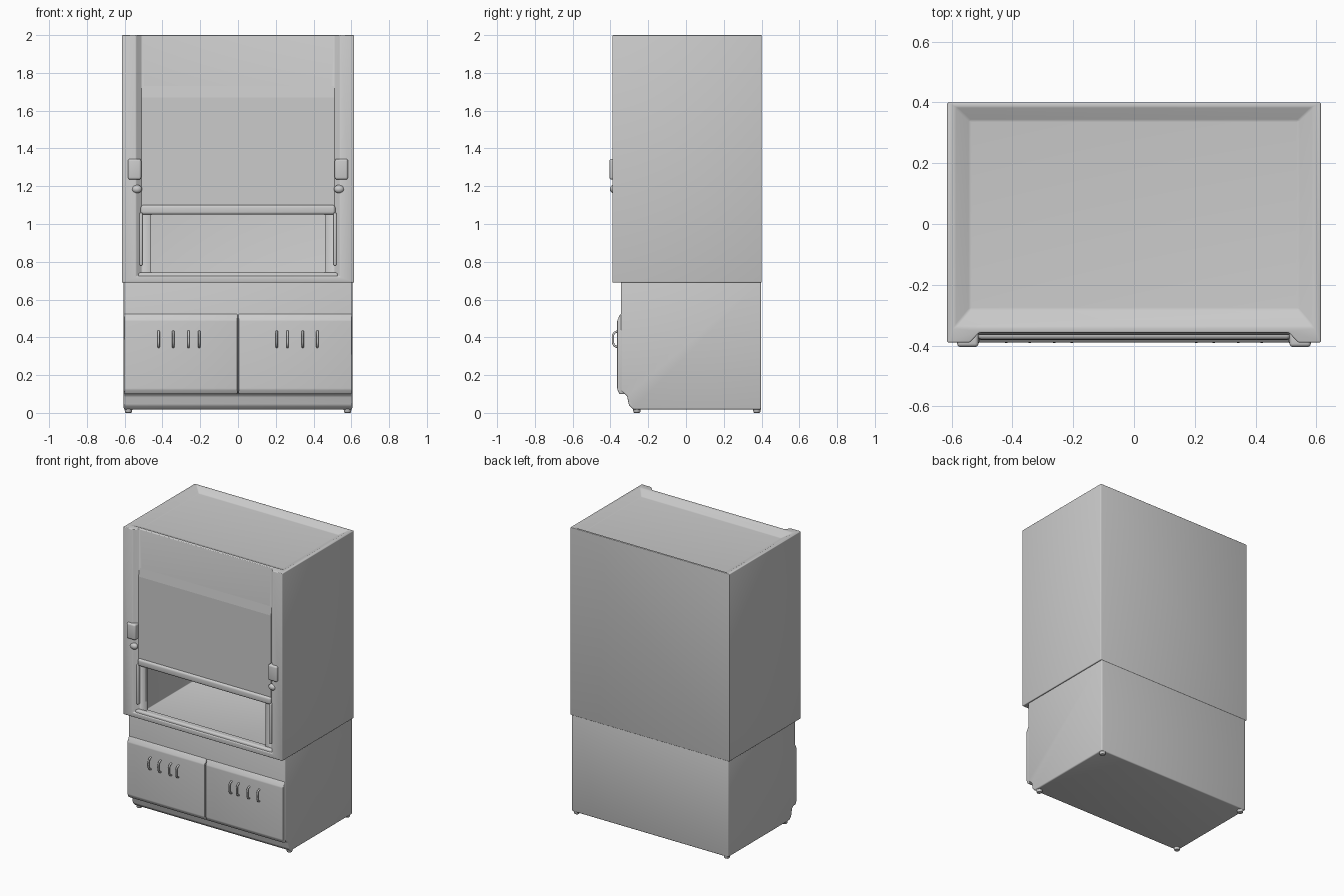
import bpy, bmesh, math
from mathutils import Vector

if "Cube" in bpy.data.objects:
    bpy.data.objects.remove(bpy.data.objects["Cube"])


def finish(name, bm, bevel=0.0, segments=3):
    bmesh.ops.recalc_face_normals(bm, faces=bm.faces)
    me = bpy.data.meshes.new(name)
    bm.to_mesh(me)
    bm.free()
    ob = bpy.data.objects.new(name, me)
    bpy.context.collection.objects.link(ob)
    if bevel:
        add_bevel(ob, bevel, segments)
    return ob


def activate(ob):
    bpy.ops.object.select_all(action='DESELECT')
    ob.select_set(True)
    bpy.context.view_layer.objects.active = ob


def add_bevel(ob, width, segments=3):
    m = ob.modifiers.new("soft_edges", 'BEVEL')
    m.width, m.segments = width, segments
    m.limit_method, m.angle_limit = 'ANGLE', math.radians(25)
    activate(ob)
    bpy.ops.object.modifier_apply(modifier=m.name)
    bpy.ops.object.shade_smooth_by_angle(angle=math.radians(35))


def box(name, x, y, z, bevel=0.0, segments=3):
    bm = bmesh.new()
    bmesh.ops.create_cube(bm, size=1)
    for v in bm.verts:
        v.co = Vector([r[0] if c < 0 else r[1] for c, r in zip(v.co, (x, y, z))])
    return finish(name, bm, bevel, segments)


def extrude_x(name, profile, x0, x1, bevel=0.0):
    # closed (y, z) profile swept along x
    bm = bmesh.new()
    f = bm.faces.new([bm.verts.new((x0, y, z)) for y, z in profile])
    r = bmesh.ops.extrude_face_region(bm, geom=[f])
    moved = [g for g in r['geom'] if isinstance(g, bmesh.types.BMVert)]
    bmesh.ops.translate(bm, verts=moved, vec=(x1 - x0, 0, 0))
    return finish(name, bm, bevel)


def loft(name, a, b):
    # prism between two matching loops
    bm = bmesh.new()
    va, vb = [[bm.verts.new(p) for p in loop] for loop in (a, b)]
    bm.faces.new(va)
    bm.faces.new(vb)
    for i in range(len(va)):
        j = (i + 1) % len(va)
        bm.faces.new((va[i], va[j], vb[j], vb[i]))
    return finish(name, bm)


def rect_xy(x, y0, y1, z):
    return [(-x, y0, z), (x, y0, z), (x, y1, z), (-x, y1, z)]


def rect_xz(x, z0, z1, y):
    return [(-x, y, z0), (x, y, z0), (x, y, z1), (-x, y, z1)]


def cut(ob, cutter):
    cutter.hide_render = True
    m = ob.modifiers.new("cut", 'BOOLEAN')
    m.operation, m.solver, m.object = 'DIFFERENCE', 'EXACT', cutter
    activate(ob)
    bpy.ops.object.modifier_apply(modifier=m.name)
    bpy.data.objects.remove(cutter, do_unlink=True)


def tube(name, pts, radius):
    cu = bpy.data.curves.new(name, 'CURVE')
    cu.dimensions = '3D'
    cu.bevel_depth, cu.bevel_resolution, cu.use_fill_caps = radius, 3, True
    s = cu.splines.new('BEZIER')
    s.bezier_points.add(len(pts) - 1)
    for p, co in zip(s.bezier_points, pts):
        p.co = co
        p.handle_left_type = p.handle_right_type = 'AUTO'
    s.resolution_u = 5
    ob = bpy.data.objects.new(name, cu)
    bpy.context.collection.objects.link(ob)
    return ob


# Upper hood: shell with sunken front, work chamber, opening and top tray
hood = box("hood_shell", (-0.615, 0.615), (-0.39, 0.40), (0.69, 2.0))
cut(hood, box("chamber_cut", (-0.49, 0.49), (-0.335, 0.365), (0.725, 1.92)))
cut(hood, loft("front_cut", rect_xz(0.545, 0.72, 2.1, -0.395),
               rect_xz(0.51, 0.732, 2.1, -0.358)))
cut(hood, box("opening_cut", (-0.46, 0.46), (-0.5, -0.2), (0.742, 1.05)))
cut(hood, loft("tray_cut", rect_xy(0.592, -0.342, 0.388, 2.001),
               rect_xy(0.54, -0.28, 0.34, 1.972)))
add_bevel(hood, 0.006)

# Sash panel with a slanted top edge, and its grip rail
extrude_x("sash_panel", [(-0.35, 1.06), (-0.366, 1.06), (-0.366, 1.67),
                         (-0.358, 1.73), (-0.35, 1.73)], -0.512, 0.512)
box("sash_rail", (-0.515, 0.515), (-0.38, -0.345), (1.05, 1.1), 0.014, 4)
box("opening_sill", (-0.53, 0.53), (-0.382, -0.345), (0.7, 0.742), 0.012, 4)

# Lower cabinet with recessed plinth
extrude_x("base_cabinet", [(0.398, 0.018), (-0.28, 0.018), (-0.302, 0.04),
                           (-0.312, 0.09), (-0.345, 0.115), (-0.345, 0.70),
                           (0.398, 0.70)], -0.605, 0.605, 0.008)

for side, label in ((-1, "left"), (1, "right")):
    # Cabinet door
    xs = sorted((side * 0.003, side * 0.602))
    extrude_x(label + "_door", [(-0.33, 0.10), (-0.352, 0.10), (-0.364, 0.125),
                                (-0.364, 0.49), (-0.347, 0.525), (-0.33, 0.525)],
              xs[0], xs[1], 0.005)
    # Upright door handles
    for i, x in enumerate((0.205, 0.262, 0.343, 0.42)):
        tube(f"{label}_handle_{i + 1}",
             [(side * x, -0.355, 0.345), (side * x, -0.382, 0.36),
              (side * x, -0.386, 0.39), (side * x, -0.382, 0.42),
              (side * x, -0.355, 0.435)], 0.006)
    # Control box and knob on the pillar
    xs = sorted((side * 0.512, side * 0.582))
    box(label + "_control_box", xs, (-0.405, -0.35), (1.235, 1.345), 0.012, 4)
    bm = bmesh.new()
    bmesh.ops.create_uvsphere(bm, u_segments=20, v_segments=12, radius=1)
    for v in bm.verts:
        v.co = Vector((side * 0.535 + v.co.x * 0.027, -0.383 + v.co.y * 0.02,
                       1.185 + v.co.z * 0.022))
    knob = finish(label + "_knob", bm)
    activate(knob)
    bpy.ops.object.shade_smooth()
    # Slim guide beside the opening
    xs = sorted((side * 0.505, side * 0.522))
    box(label + "_sash_guide", xs, (-0.38, -0.345), (0.78, 1.06), 0.006)
    # Feet
    for y, where in ((-0.26, "front"), (0.375, "back")):
        bm = bmesh.new()
        bmesh.ops.create_cone(bm, cap_ends=True, segments=20, radius1=0.017,
                              radius2=0.023, depth=0.03)
        bmesh.ops.translate(bm, verts=bm.verts, vec=(side * 0.58, y, 0.015))
        finish(f"{label}_{where}_foot", bm, 0.004, 2)
